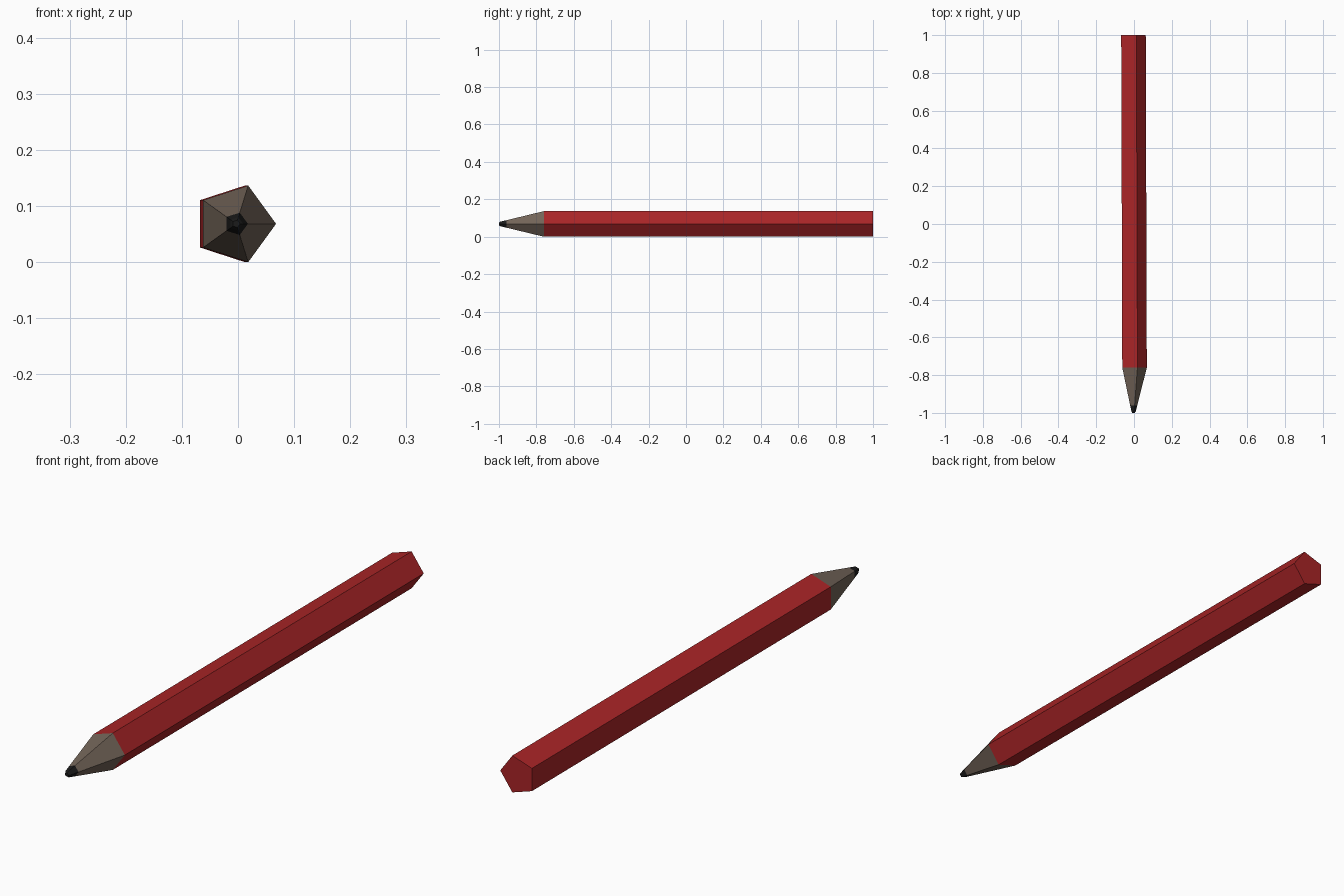
import bpy, bmesh, math

if "Cube" in bpy.data.objects:
    bpy.data.objects.remove(bpy.data.objects["Cube"])

SIDES = 5
CZ = 0.0683                      # height of the pencil axis


def axis_x(y):                   # the pencil lies very slightly turned about z
    return -0.0068 + (0.12 - y) * 0.0032


def material(name, rgb):
    m = bpy.data.materials.new(name)
    m.diffuse_color = (*rgb, 1)
    m.use_nodes = True
    m.node_tree.nodes["Principled BSDF"].inputs["Base Color"].default_value = m.diffuse_color
    return m


def pentagon_loft(name, rings, mat, cap_front=False, cap_back=False):
    """Join pentagon rings given as (y, radius), front to back."""
    bm = bmesh.new()
    loops = []
    for y, r in rings:
        loops.append([bm.verts.new((axis_x(y) + r * math.cos(a), y, CZ + r * math.sin(a)))
                      for a in (2 * math.pi * i / SIDES for i in range(SIDES))])
    for a, b in zip(loops, loops[1:]):
        for i in range(SIDES):
            j = (i + 1) % SIDES
            bm.faces.new((a[i], a[j], b[j], b[i]))
    if cap_front:
        bm.faces.new(loops[0])
    if cap_back:
        bm.faces.new(loops[-1])
    bmesh.ops.recalc_face_normals(bm, faces=bm.faces)
    me = bpy.data.meshes.new(name)
    bm.to_mesh(me)
    bm.free()
    me.materials.append(mat)
    ob = bpy.data.objects.new(name, me)
    bpy.context.collection.objects.link(ob)
    return ob


red = material("red paint", (0.40, 0.018, 0.020))
wood = material("bare wood", (0.17, 0.128, 0.098))
graphite = material("graphite", (0.011, 0.011, 0.011))

# painted shaft, sharpened wood cone, blunt lead
pentagon_loft("shaft", [(-0.76, 0.0718), (1.0, 0.0718)], red, True, True)
pentagon_loft("sharpened_wood", [(-0.96, 0.021), (-0.76, 0.0718)], wood, True, True)
pentagon_loft("lead", [(-1.0, 0.007), (-0.993, 0.0125), (-0.96, 0.021)], graphite, True, True)
